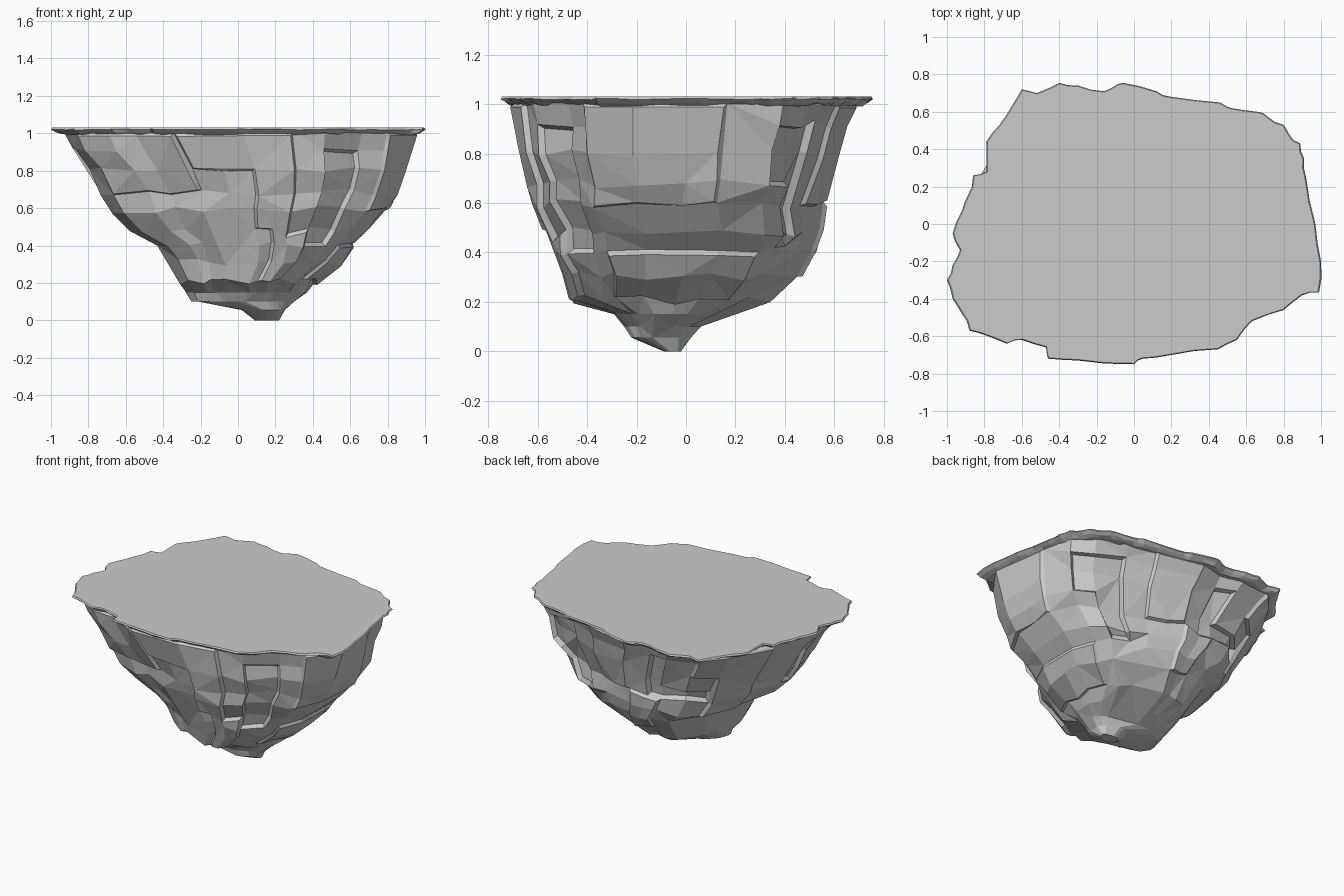
import bpy, bmesh, math, random
from mathutils import Vector

if "Cube" in bpy.data.objects:
    bpy.data.objects.remove(bpy.data.objects["Cube"])

random.seed(7)

# plan outline of the flat top, counter-clockwise
OUTLINE = [(1.0, -.2), (.97, 0), (.94, .12), (.92, .25), (.91, .35), (.89, .43), (.83, .48),
           (.80, .53), (.72, .57), (.66, .60), (.52, .62), (.46, .65), (.20, .68), (.12, .71),
           (-.06, .755), (-.10, .74), (-.16, .71), (-.3, .74), (-.4, .755), (-.52, .70),
           (-.6, .72), (-.66, .62), (-.72, .53), (-.79, .44), (-.79, .28), (-.86, .26),
           (-.89, .15), (-.92, .07), (-.97, -.05), (-.93, -.14), (-.97, -.22), (-1.0, -.3),
           (-.97, -.4), (-.92, -.48), (-.88, -.57), (-.78, -.60), (-.68, -.64), (-.6, -.62),
           (-.47, -.66), (-.46, -.72), (-.3, -.73), (0, -.75), (.05, -.72), (.2, -.7),
           (.45, -.67), (.55, -.62), (.63, -.52), (.8, -.46), (.9, -.38), (.99, -.365)]

# rock levels: z, x min, x max, y min, y max
LEVELS = [(1.005, -.93, .945, -.69, .685), (.92, -.885, .92, -.675, .65), (.80, -.81, .88, -.65, .61),
          (.68, -.735, .84, -.62, .58), (.59, -.68, .80, -.60, .555), (.48, -.58, .70, -.555, .54),
          (.41, -.44, .62, -.53, .51), (.31, -.375, .55, -.495, .45), (.21, -.315, .41, -.455, .34),
          (.15, -.28, .37, -.29, .17), (.10, -.25, .30, -.25, .06), (.055, .02, .25, -.22, .02),
          (.005, .09, .22, -.09, -.02)]
N = 28


def make_object(name, bm):
    bmesh.ops.recalc_face_normals(bm, faces=bm.faces[:])
    mesh = bpy.data.meshes.new(name)
    bm.to_mesh(mesh)
    bm.free()
    ob = bpy.data.objects.new(name, mesh)
    bpy.context.collection.objects.link(ob)
    return ob


def loft(bm, rings):
    """Bridge rings of points, cap both ends; returns side faces by (level, sector)."""
    vr = [[bm.verts.new(p) for p in ring] for ring in rings]
    n, cells = len(vr[0]), {}
    for k in range(len(vr) - 1):
        for i in range(n):
            j = (i + 1) % n
            cells[k, i] = bm.faces.new((vr[k][i], vr[k + 1][i], vr[k + 1][j], vr[k][j]))
    bm.faces.new(vr[0])
    bm.faces.new(vr[-1][::-1])
    return cells


def outline_radius(a):
    """Distance from the centre to the outline in direction a."""
    d, best = Vector((math.cos(a), math.sin(a))), 0
    for p, q in zip(OUTLINE, OUTLINE[1:] + OUTLINE[:1]):
        p, e = Vector(p), Vector(q) - Vector(p)
        den = d.cross(e)
        if abs(den) > 1e-9:
            t, s = p.cross(e) / den, p.cross(d) / den
            if t > 0 and -1e-6 <= s <= 1 + 1e-6:
                best = max(best, t)
    return best


# thin jagged rim plate with the flat top
bm = bmesh.new()
jit = lambda s: random.uniform(-s, s)
fine = []
for p, q in zip(OUTLINE, OUTLINE[1:] + OUTLINE[:1]):
    fine += [p, ((p[0] + q[0]) / 2 + jit(.008), (p[1] + q[1]) / 2 + jit(.008))]
ring = lambda s, z, dz: [(x * s, y * s, z + jit(dz)) for x, y in fine]
loft(bm, [ring(.993, 1.03, 0), ring(1.0, 1.02, .003), ring(.975, 1.006, .005), ring(.945, .995, .006)])
make_object("flat_top_rim", bm)

# tapering rock body
angles = [2 * math.pi * (i + jit(.25)) / N for i in range(N)]
plan = [(outline_radius(a) * math.cos(a), outline_radius(a) * math.sin(a) / .75) for a in angles]
rings = []
for k, (z, x0, x1, y0, y1) in enumerate(LEVELS):
    w = min(.7, .05 + .08 * k)                       # lower levels get rounder
    skew = .06 * min(1, k / 3)                       # bulging flanks at two corners
    free = .01 if k in (0, 10, 11, 12) else .016
    pts = []
    for u, v in plan:
        f = (1 - w) + w / math.hypot(u, v)
        if u * v > 0:
            f *= 1 + skew * math.sin(4 * math.atan2(v, u))
        f *= 1 + jit(free)
        pts.append((u * f, v * f))
    us, vs = [p[0] for p in pts], [p[1] for p in pts]
    fit = lambda t, ts, lo, hi: lo + (t - min(ts)) / (max(ts) - min(ts)) * (hi - lo)
    rings.append([(fit(u, us, x0, x1), fit(v, vs, y0, y1),
                   z + (jit(.018) if 0 < k < 9 else 0)) for u, v in pts])
bm = bmesh.new()
cells = loft(bm, rings)
bmesh.ops.recalc_face_normals(bm, faces=bm.faces[:])


def block(k0, k1, s0, s1):
    return [(k, i % N) for k in range(k0, k1) for i in range(s0, s1)]


# overhanging slabs (positive) and broken recesses (negative)
SLABS = [
    (block(0, 2, 19, 21) + block(0, 5, 21, 23) + block(5, 8, 22, 24), .025),   # front slab
    (block(0, 3, 16, 19), .02),                                                # front left slab
    (block(1, 6, 24, 25), -.025),                                              # front right fissure
    (block(0, 4, 26, 29), .015),                                               # right slab
    (block(6, 8, 26, 30), .015),                                               # lower right slab
    (block(1, 3, 2, 4) + block(3, 6, 3, 4), -.03),                             # back right notch
    (block(0, 4, 5, 7), .02),                                                  # back slab
    (block(1, 4, 8, 9) + block(3, 4, 9, 11), -.03),                            # back recess
    (block(0, 2, 10, 13) + block(2, 5, 11, 13), .02),                          # back left slab
    (block(4, 7, 7, 9), .02),                                                  # back low slab
    (block(1, 4, 14, 15), -.025),                                              # left fissure
]
for ids, depth in SLABS:
    bmesh.ops.inset_region(bm, faces=[cells[c] for c in dict.fromkeys(ids)], thickness=.014,
                           depth=depth, use_even_offset=True, use_boundary=True)

# merge nearly flat neighbours into broad facets, keep the base on the ground
bmesh.ops.dissolve_limit(bm, angle_limit=math.radians(10), verts=bm.verts[:], edges=bm.edges[:])
bmesh.ops.triangulate(bm, faces=[f for f in bm.faces if len(f.verts) > 4])
for v in bm.verts:
    v.co.z = min(max(v.co.z, 0), 1.012)
low = min(v.co.z for v in bm.verts)
for v in bm.verts:
    if v.co.z < .02:
        v.co.z -= low
make_object("rock_body", bm)
